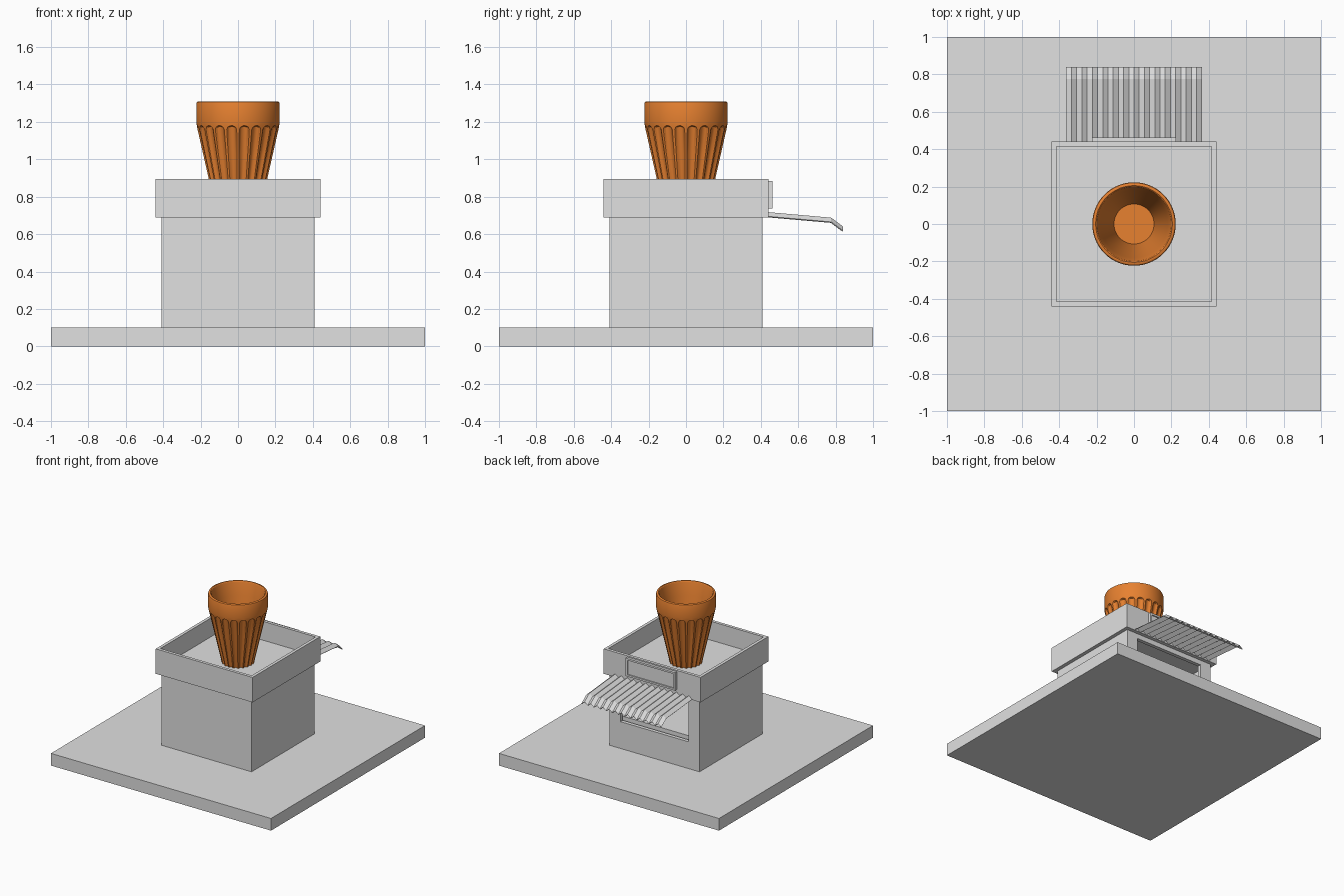
import bpy, bmesh, math

if "Cube" in bpy.data.objects:
    bpy.data.objects.remove(bpy.data.objects["Cube"])


def material(name, rgb):
    m = bpy.data.materials.new(name)
    m.diffuse_color = (*rgb, 1)
    m.use_nodes = True
    m.node_tree.nodes["Principled BSDF"].inputs["Base Color"].default_value = m.diffuse_color
    return m


GREY = material("plain grey", (0.75, 0.75, 0.75))
ORANGE = material("clay orange", (0.80, 0.22, 0.03))


def mesh_object(name, verts, faces, mat):
    me = bpy.data.meshes.new(name)
    me.from_pydata(verts, [], faces)
    bm = bmesh.new()
    bm.from_mesh(me)
    bmesh.ops.recalc_face_normals(bm, faces=bm.faces)
    bm.to_mesh(me)
    bm.free()
    me.materials.append(mat)
    ob = bpy.data.objects.new(name, me)
    bpy.context.collection.objects.link(ob)
    return ob


def box(name, x, y, z):
    verts = [(a, b, c) for c in z for b in y for a in x]
    faces = [(0, 2, 3, 1), (4, 5, 7, 6), (0, 1, 5, 4),
             (2, 6, 7, 3), (0, 4, 6, 2), (1, 3, 7, 5)]
    return mesh_object(name, verts, faces, GREY)


def activate(ob):
    bpy.ops.object.select_all(action='DESELECT')
    ob.select_set(True)
    bpy.context.view_layer.objects.active = ob


def cut(ob, x, y, z):
    cutter = box("cutter", x, y, z)
    mod = ob.modifiers.new("cut", 'BOOLEAN')
    mod.operation, mod.solver, mod.object = 'DIFFERENCE', 'EXACT', cutter
    activate(ob)
    bpy.ops.object.modifier_apply(modifier=mod.name)
    bpy.data.objects.remove(cutter)


# ground slab
box("base_slab", (-1, 1), (-1, 1), (0, 0.1))

# hollow kiosk body with a serving window at the back
body = box("kiosk_body", (-0.41, 0.41), (-0.41, 0.41), (0.1, 0.69))
cut(body, (-0.38, 0.38), (-0.38, 0.38), (0.12, 0.67))
cut(body, (-0.31, 0.31), (0.3, 0.5), (0.32, 0.65))
box("inner_counter", (-0.38, 0.38), (-0.38, 0.365), (0.12, 0.345))

# roof with a raised parapet
roof = box("roof_parapet", (-0.44, 0.44), (-0.44, 0.44), (0.69, 0.895))
cut(roof, (-0.415, 0.415), (-0.415, 0.415), (0.74, 1.0))

# blank framed sign board
sign = box("sign_board", (-0.225, 0.225), (0.44, 0.462), (0.737, 0.885))
cut(sign, (-0.21, 0.21), (0.452, 0.5), (0.752, 0.87))

# corrugated awning: zigzag section swept along a bent path
PATH = [(0.41, 0.717), (0.775, 0.685), (0.838, 0.638)]
RIDGES = 13
cols = 2 * RIDGES + 1
verts = [(-0.362 + 0.724 * i / (cols - 1), y, z - (0.022 if i % 2 == 0 else 0))
         for y, z in PATH for i in range(cols)]
faces = [(r * cols + i, r * cols + i + 1, (r + 1) * cols + i + 1, (r + 1) * cols + i)
         for r in range(len(PATH) - 1) for i in range(cols - 1)]
awning = mesh_object("awning", verts, faces, GREY)
mod = awning.modifiers.new("thickness", 'SOLIDIFY')
mod.thickness, mod.offset = 0.006, 0
activate(awning)
bpy.ops.object.modifier_apply(modifier=mod.name)

# fluted clay cup
FLUTES, SUB = 20, 10
N = FLUTES * SUB
Z0, Z1, DEPTH = 0.74, 1.175, 0.013


def cone_radius(z):
    return 0.121 + (z - Z0) * (0.222 - 0.121) / (1.185 - Z0)


verts = []


def fluted_ring(t, lift=0.0, depth=DEPTH):
    for i in range(N):
        u = min(1, abs((i % SUB) / SUB * 2 - 1) / 0.8)     # 0 mid flute, 1 ridge
        top = Z1 - 0.022 * (1 - math.sqrt(1 - u * u))      # arched flute top
        z = Z0 + (top - Z0) * t + lift
        r = cone_radius(z) - depth * (1 - u * u)
        a = 2 * math.pi * (i + SUB / 2) / N
        a += math.pi / FLUTES
        verts.append((r * math.cos(a), r * math.sin(a), z))


def plain_ring(r, z):
    for i in range(N):
        a = 2 * math.pi * (i + SUB / 2) / N + math.pi / FLUTES
        verts.append((r * math.cos(a), r * math.sin(a), z))


for t in (0, 0.33, 0.67, 1):
    fluted_ring(t)
fluted_ring(1, lift=0.005, depth=0)
for r, z in [(0.221, 1.185), (0.223, 1.2), (0.223, 1.297), (0.220, 1.306),
             (0.213, 1.31), (0.205, 1.31), (0.200, 1.306), (0.197, 1.297),
             (0.180, 1.2), (0.107, 0.775)]:
    plain_ring(r, z)
rings = len(verts) // N
faces = [(k * N + i, k * N + (i + 1) % N, (k + 1) * N + (i + 1) % N, (k + 1) * N + i)
         for k in range(rings - 1) for i in range(N)]
faces.append(tuple(range(N)))                                # underside
faces.append(tuple(range((rings - 1) * N, rings * N)))       # inner floor
cup = mesh_object("clay_cup", verts, faces, ORANGE)
activate(cup)
bpy.ops.object.shade_smooth_by_angle(angle=math.radians(30))
